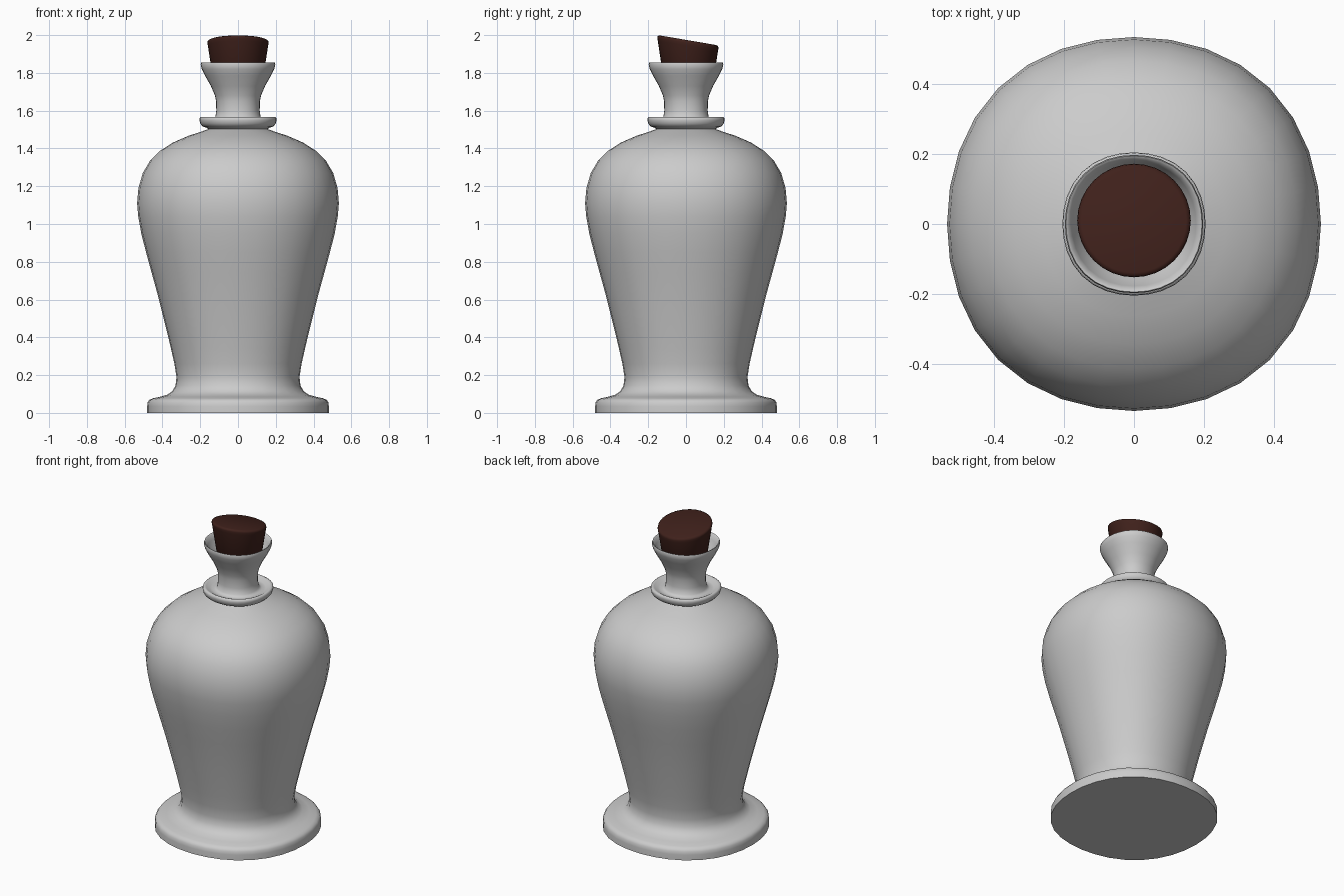
import bpy, bmesh, math
from mathutils import Matrix

SEG = 32


def lathe(name, profile, square=0.0, matrix=None):
    """Spin an (r, z) profile into a smooth solid; the open ends are capped.
    square swells the diagonals, giving a slightly squarish section."""
    bm = bmesh.new()
    rings = []
    for r, z in profile:
        ring = []
        for i in range(SEG):
            a = 2 * math.pi * i / SEG
            k = r * (1.008 + square * (1 - math.cos(4 * a)) / 2)
            ring.append(bm.verts.new((k * math.cos(a), k * math.sin(a), z)))
        rings.append(ring)
    for a, b in zip(rings, rings[1:]):
        for i in range(SEG):
            j = (i + 1) % SEG
            bm.faces.new((a[i], a[j], b[j], b[i]))
    bm.faces.new(list(reversed(rings[0])))
    bm.faces.new(rings[-1])
    bmesh.ops.recalc_face_normals(bm, faces=bm.faces)
    if matrix:
        bm.transform(matrix)
    mesh = bpy.data.meshes.new(name)
    bm.to_mesh(mesh)
    bm.free()
    obj = bpy.data.objects.new(name, mesh)
    bpy.context.collection.objects.link(obj)
    bpy.context.view_layer.objects.active = obj
    obj.select_set(True)
    bpy.ops.object.shade_smooth_by_angle(angle=math.radians(75))
    obj.select_set(False)
    return obj


# Bottle: foot, body, collar, neck, flared lip and inside of the neck
lathe("bottle", [
    (0.477, 0.0), (0.477, 0.035), (0.475, 0.055), (0.466, 0.069),
    (0.448, 0.077), (0.41, 0.085),
    (0.37, 0.097), (0.345, 0.115), (0.328, 0.145), (0.323, 0.19),
    (0.334, 0.26), (0.352, 0.34), (0.373, 0.43), (0.398, 0.53), (0.423, 0.63),
    (0.453, 0.74), (0.483, 0.85), (0.508, 0.95), (0.524, 1.04), (0.53, 1.11),
    (0.523, 1.19), (0.50, 1.27), (0.462, 1.335), (0.41, 1.387),
    (0.34, 1.432), (0.26, 1.467), (0.19, 1.49), (0.155, 1.503),
    (0.165, 1.509), (0.186, 1.517), (0.198, 1.531), (0.203, 1.55),
    (0.201, 1.562), (0.193, 1.567), (0.182, 1.563), (0.16, 1.55),
    (0.135, 1.547), (0.12, 1.56), (0.114, 1.60), (0.115, 1.65),
    (0.121, 1.68), (0.142, 1.73), (0.173, 1.785), (0.19, 1.82),
    (0.196, 1.844), (0.193, 1.854), (0.185, 1.85), (0.176, 1.82),
    (0.156, 1.782), (0.125, 1.73), (0.104, 1.68), (0.098, 1.64),
    (0.098, 1.55)], square=0.028)

# Tapered cork, sheared so its top slopes down to the back
slant = Matrix.Translation((0, 0.01, 1.968))
slant[2][1] = -0.17
cork = lathe("cork", [
    (0.122, -0.22), (0.13, -0.21), (0.158, -0.025), (0.161, -0.01),
    (0.159, 0.0), (0.148, 0.005)], matrix=slant)
mat = bpy.data.materials.new("dark_cork")
mat.diffuse_color = (0.05, 0.015, 0.011, 1)
cork.data.materials.append(mat)
